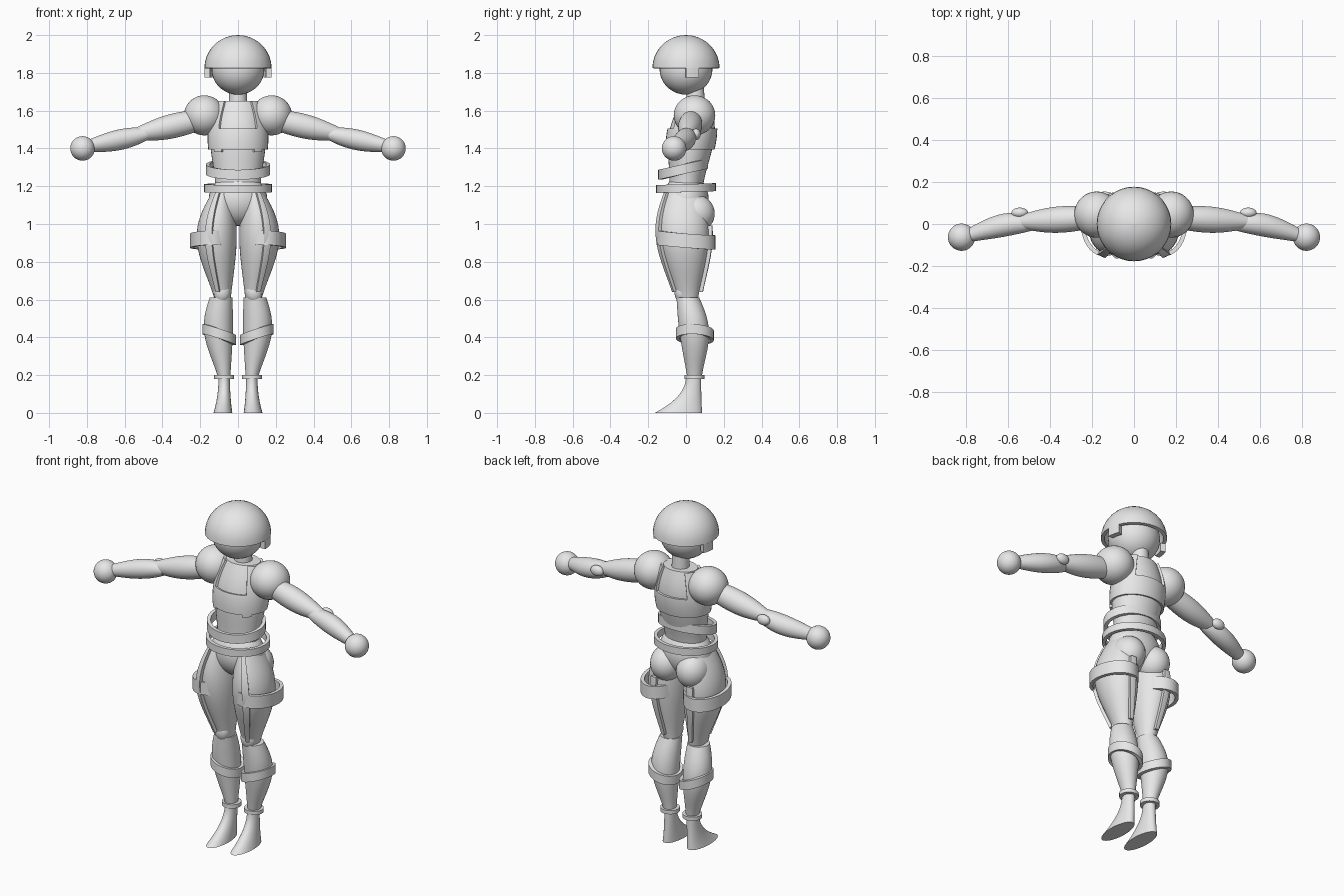
import bpy, bmesh
from math import cos, sin, pi, radians

if "Cube" in bpy.data.objects:
    bpy.data.objects.remove(bpy.data.objects["Cube"], do_unlink=True)

SEGMENTS = 36
SHADE = 0.8
colour = (SHADE, SHADE, SHADE, 1)
grey = bpy.data.materials.new("plain_grey")
grey.use_nodes = True
grey.diffuse_color = colour
grey.node_tree.nodes["Principled BSDF"].inputs["Base Color"].default_value = colour


def finish(name, bm, mirror, thick=0):
    """Turn a bmesh into a smooth grey object, thickened and mirrored on request."""
    mesh = bpy.data.meshes.new(name)
    bm.to_mesh(mesh)
    bm.free()
    mesh.materials.append(grey)
    part = bpy.data.objects.new(name, mesh)
    bpy.context.collection.objects.link(part)
    if thick:
        part.modifiers.new("thickness", 'SOLIDIFY').thickness = thick
    if mirror:
        part.modifiers.new("mirror", 'MIRROR').use_mirror_merge = False
    bpy.ops.object.select_all(action='DESELECT')
    part.select_set(True)
    bpy.context.view_layer.objects.active = part
    if part.modifiers:
        bpy.ops.object.convert(target='MESH')
    bpy.ops.object.shade_smooth_by_angle(angle=radians(35))


def loft(name, rule, along='z', span=(0, 1), arc=None, thick=0, steps=16, mirror=False, slope=(0, 0)):
    """Skin ellipses; rule(t) gives the centre and the two radii, arc limits the angle."""
    bm = bmesh.new()
    first, last = arc or (0, 360)
    gaps = max(4, SEGMENTS * (last - first) // 360)
    count = gaps + 1 if arc else gaps
    rows = []
    for step in range(steps + 1):
        (x, y, z), (wide, deep) = rule(span[0] + (span[1] - span[0]) * step / steps)
        row = []
        for i in range(count):
            angle = radians(first + (last - first) * i / gaps)
            u, v = wide * cos(angle), deep * sin(angle)
            if along == 'z':
                place = (x + u, y + v, z + slope[0] * u + slope[1] * v)
            else:
                place = (x, y + u, z + v)
            row.append(bm.verts.new(place))
        rows.append(row)
    for low, high in zip(rows, rows[1:]):
        for i in range(gaps):
            j = (i + 1) % count
            bm.faces.new((low[i], low[j], high[j], high[i]))
    if not thick:
        bm.faces.new(rows[0][::-1])
        bm.faces.new(rows[-1])
    finish(name, bm, mirror, thick)


def spindle(start, end, size, end_size, bulge, peak=1, sway=(0, 0, 0)):
    """Rule for a tapered limb that swells and bends in the middle."""
    def rule(t, grow=0):
        swell = sin(pi * t ** peak)
        centre = [a + (b - a) * t + s * swell for a, b, s in zip(start, end, sway)]
        return centre, [a + (b - a) * t + bulge * swell + grow for a, b in zip(size, end_size)]
    return rule


def grown(rule, amount):
    return lambda t: rule(t, amount)


def ball(name, centre, radii, mirror=False):
    bm = bmesh.new()
    bmesh.ops.create_uvsphere(bm, u_segments=SEGMENTS, v_segments=SEGMENTS // 2, radius=1)
    bmesh.ops.scale(bm, vec=radii, verts=bm.verts)
    bmesh.ops.translate(bm, vec=centre, verts=bm.verts)
    finish(name, bm, mirror)


def band(name, centre, radii, height, slope=(0, 0), mirror=False):
    x, y, z = centre
    loft(name, lambda t: ((x, y, z + (t - 0.5) * height), radii),
         steps=1, thick=0.02, slope=slope, mirror=mirror)


# Head and helmet
HELMET_RADIUS = 0.178
HELMET_RIM = 1.825


def dome(t):
    angle = min(t, 0.999) * pi / 2
    ring = HELMET_RADIUS * cos(angle)
    return (0, 0, HELMET_RIM + (2 - HELMET_RIM) * sin(angle)), (ring, ring)


def ear_tab(t):
    return (0, 0, HELMET_RIM - 0.05 * (1 - t)), (HELMET_RADIUS, HELMET_RADIUS)


ball("head", (0, 0, 1.82), (0.14, 0.14, 0.135))
loft("helmet", dome, thick=0.02, steps=9)
loft("helmet_ear_tab", ear_tab, arc=(0, 23), thick=0.03, steps=1, mirror=True)
loft("neck", spindle((0, 0.05, 1.6), (0, 0.05, 1.74), (0.05, 0.05), (0.045, 0.045), bulge=0))

# Torso with a cropped top that leaves the neckline open
chest = spindle((0, 0, 1.2), (0, 0.05, 1.65), (0.12, 0.09), (0.1, 0.075), bulge=0.04, peak=1.4)
top = grown(chest, 0.013)
loft("chest", chest)
ball("pelvis", (0, 0, 1.13), (0.155, 0.12, 0.14))
loft("top_body", top, span=(0.43, 0.68), thick=0.02)
loft("top_shoulder_strap", top, span=(0.67, 1), arc=(-50, 50), thick=0.02, mirror=True)
loft("top_front_tab", top, span=(0.4, 0.45), arc=(-56, -36), thick=0.02, mirror=True)

# Belts
band("upper_belt", (0, -0.015, 1.29), (0.17, 0.132), height=0.052, slope=(0, 0.22))
band("lower_belt", (0, 0, 1.19), (0.18, 0.158), height=0.042, slope=(0, 0.03))

# Arms
upper_arm = spindle((0.2, 0.03, 1.55), (0.55, 0.01, 1.475), (0.05, 0.055), (0.03, 0.03), bulge=0.022)
forearm = spindle((0.48, 0, 1.475), (0.81, -0.06, 1.41), (0.03, 0.03), (0.028, 0.028),
                  bulge=0.026, peak=0.85, sway=(0, 0.02, 0))
loft("upper_arm", upper_arm, along='x', mirror=True)
loft("forearm", forearm, along='x', mirror=True)
ball("shoulder", (0.178, 0.045, 1.575), (0.108, 0.11, 0.106), mirror=True)
ball("elbow", (0.545, 0.053, 1.475), (0.04, 0.025, 0.03), mirror=True)
ball("hand", (0.823, -0.063, 1.4), (0.065, 0.065, 0.065), mirror=True)

# Thighs with hips and harness
thigh = spindle((0.08, 0.01, 0.58), (0.085, -0.01, 1.17), (0.04, 0.05), (0.05, 0.09),
                bulge=0.06, peak=1.3, sway=(0.03, -0.01, 0))
loft("thigh", thigh, mirror=True)
ball("buttock", (0.085, 0.052, 1.055), (0.09, 0.1, 0.1), mirror=True)
loft("thigh_front_strap", grown(thigh, 0.018), span=(0.1, 1), arc=(-78, -60), thick=0.03, mirror=True)
loft("thigh_back_strap", grown(thigh, 0.02), span=(0.1, 0.7), arc=(78, 96), thick=0.03, mirror=True)
band("thigh_band", (0.14, 0, 0.915), (0.114, 0.155), height=0.075, slope=(-0.03, -0.08), mirror=True)

# Lower legs and boots
calf = spindle((0.075, 0.045, 0.2), (0.09, 0.01, 0.61), (0.035, 0.04), (0.06, 0.06),
               bulge=0.027, peak=1.2, sway=(0.02, 0.018, 0))


def foot_rule(t):
    spread = (1 - t) ** 2.3
    return (0.073 + 0.007 * spread, 0.04 - 0.08 * spread, 0.2 * t), (0.03 + 0.02 * spread, 0.04 + 0.085 * spread)


ball("knee", (0.085, -0.025, 0.64), (0.044, 0.036, 0.056), mirror=True)
loft("lower_leg", calf, mirror=True)
band("boot_cuff", (0.1, 0.047, 0.415), (0.089, 0.1), height=0.052, slope=(0.32, -0.05), mirror=True)
band("ankle_ring", (0.073, 0.045, 0.19), (0.053, 0.052), height=0.022, mirror=True)
loft("foot", foot_rule, mirror=True)
